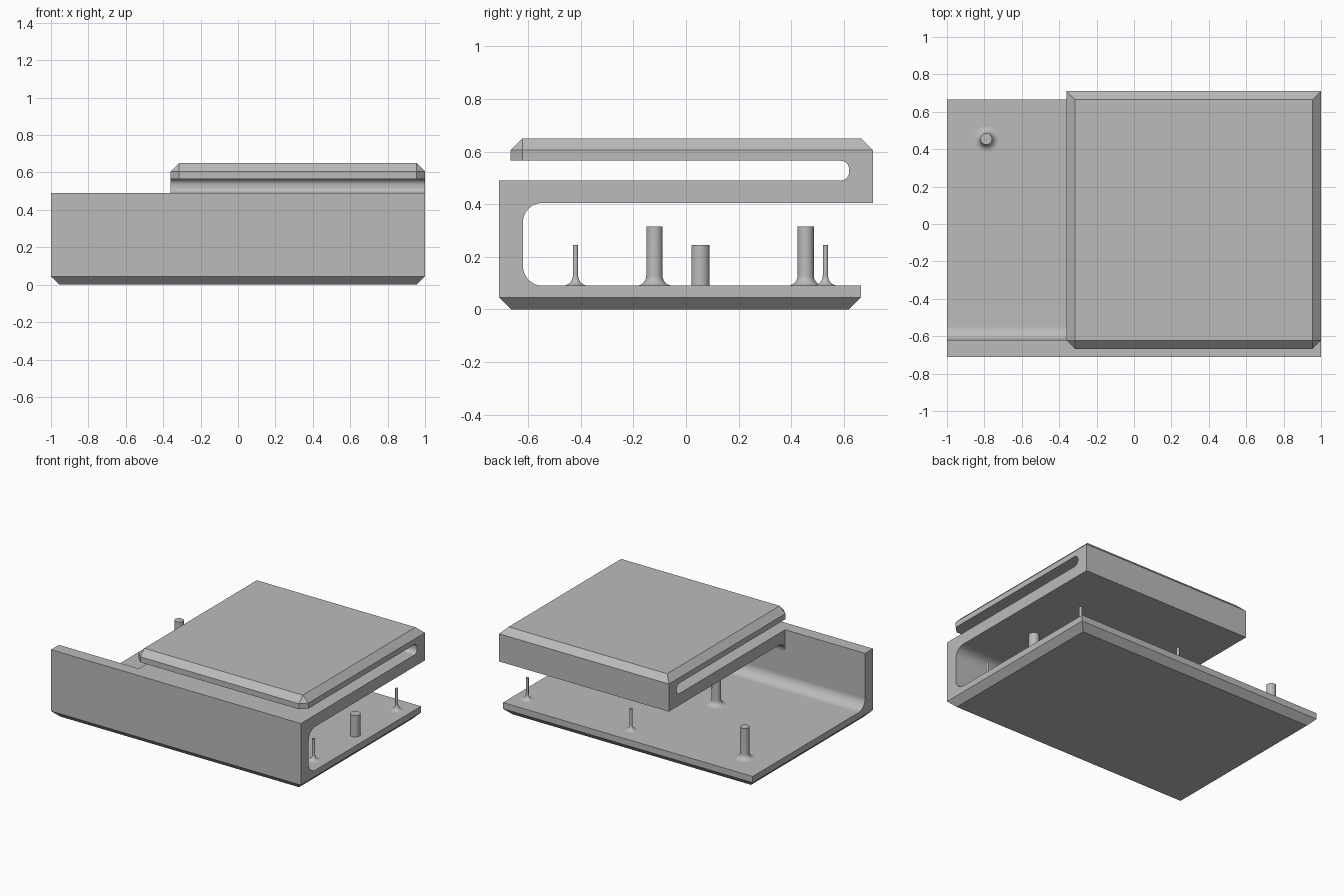
import bpy, bmesh, math
from mathutils import Vector

cube = bpy.data.objects.get("Cube")
if cube:
    bpy.data.objects.remove(cube, do_unlink=True)

grey = bpy.data.materials.new("plain_grey")
grey.use_nodes = True
colour = (0.5, 0.5, 0.5, 1)
grey.diffuse_color = colour
grey.node_tree.nodes["Principled BSDF"].inputs["Base Color"].default_value = colour

CHAMFER = 0.045
FLOOR = 0.09        # top of the base plate
BASE_BACK, BACK, FRONT = 0.665, 0.71, -0.71
WALL_IN = -0.62     # inner side of the front wall
SHELF_TOP, TOP, LIP = 0.49, 0.65, -0.667
DECK_LEFT = -0.36   # side edge of the upper deck


def make_object(name, bm):
    bmesh.ops.recalc_face_normals(bm, faces=bm.faces)
    mesh = bpy.data.meshes.new(name)
    bm.to_mesh(mesh)
    bm.free()
    mesh.materials.append(grey)
    ob = bpy.data.objects.new(name, mesh)
    bpy.context.collection.objects.link(ob)
    return ob


def activate(ob):
    bpy.ops.object.select_all(action='DESELECT')
    ob.select_set(True)
    bpy.context.view_layer.objects.active = ob


def rounded(corners, steps=10):
    """Replace each corner (y, z, radius) of a closed outline by an arc."""
    out = []
    for i, (y, z, r) in enumerate(corners):
        c = Vector((y, z))
        if r == 0:
            out.append(c)
            continue
        u = (Vector(corners[i - 1][:2]) - c).normalized()
        v = (Vector(corners[(i + 1) % len(corners)][:2]) - c).normalized()
        for k in range(steps + 1):
            t = math.pi / 2 * k / steps
            out.append(c + r * (u * (1 - math.sin(t)) + v * (1 - math.cos(t))))
    return out


def box(name, x0, x1, y0, y1, z0, z1):
    bm = bmesh.new()
    bmesh.ops.create_cube(bm, size=1)
    for v in bm.verts:
        v.co = (x1 if v.co.x > 0 else x0, y1 if v.co.y > 0 else y0,
                z1 if v.co.z > 0 else z0)
    return make_object(name, bm)


# Folded body: one S-shaped outline extruded across the full width
outline = rounded([
    (FRONT, 0, 0), (BASE_BACK, 0, 0), (BASE_BACK, FLOOR, 0),
    (WALL_IN, FLOOR, 0.075), (WALL_IN, 0.405, 0.075),
    (BACK, 0.405, 0), (BACK, TOP, 0), (LIP, TOP, 0), (LIP, 0.565, 0),
    (BACK - 0.09, 0.565, 0.032), (BACK - 0.09, SHELF_TOP, 0.032),
    (FRONT, SHELF_TOP, 0)])
bm = bmesh.new()
face = bm.faces.new([bm.verts.new((-1, p.x, p.y)) for p in outline])
ext = bmesh.ops.extrude_face_region(bm, geom=[face])
bmesh.ops.translate(bm, vec=(2, 0, 0),
                    verts=[g for g in ext["geom"] if isinstance(g, bmesh.types.BMVert)])
body = make_object("folded_body", bm)

# Cut the upper deck away on one side, leaving base and front wall
cutters = [box("deck_cutter", -2, DECK_LEFT, WALL_IN, 1, 0.25, 1),
           box("lip_cutter", -2, DECK_LEFT, -1, WALL_IN + 0.1, SHELF_TOP, 1)]
activate(body)
for cutter in cutters:
    mod = body.modifiers.new("cut", 'BOOLEAN')
    mod.operation = 'DIFFERENCE'
    mod.solver = 'EXACT'
    mod.object = cutter
    bpy.ops.object.modifier_apply(modifier=mod.name)
for cutter in cutters:
    bpy.data.objects.remove(cutter, do_unlink=True)

# Chamfer the underside, the top rim and the two front corners of the lip
bm = bmesh.new()
bm.from_mesh(body.data)
bmesh.ops.remove_doubles(bm, verts=bm.verts, dist=0.0005)
bmesh.ops.dissolve_limit(bm, angle_limit=0.02, verts=bm.verts, edges=bm.edges)


def on(edge, axis, value):
    return all(abs(v.co[axis] - value) < 0.001 for v in edge.verts)


rim = [e for e in bm.edges if on(e, 2, 0) or on(e, 2, TOP)
       or (on(e, 1, LIP) and abs(e.verts[0].co.z - e.verts[1].co.z) > 0.01)]
bmesh.ops.bevel(bm, geom=rim, offset=CHAMFER, segments=1, affect='EDGES')
bm.to_mesh(body.data)
bm.free()
activate(body)
bpy.ops.object.shade_smooth_by_angle(angle=math.radians(30))
weighted = body.modifiers.new("clean_normals", 'WEIGHTED_NORMAL')
weighted.keep_sharp = True


def peg(name, x, y, radius, top, foot):
    """Round post on the base, with an optional flared foot."""
    pts = [(0, top), (radius, top)]
    if foot:
        for k in range(9):
            t = math.pi / 2 * k / 8
            pts.append((radius + foot * (1 - math.cos(t)),
                        FLOOR + foot * (1 - math.sin(t))))
    else:
        pts.append((radius, FLOOR))
    bm = bmesh.new()
    vs = [bm.verts.new((r, 0, z)) for r, z in pts]
    es = [bm.edges.new(pair) for pair in zip(vs, vs[1:])]
    bmesh.ops.spin(bm, geom=vs + es, cent=(0, 0, 0), axis=(0, 0, 1),
                   angle=math.tau, steps=32)
    bmesh.ops.remove_doubles(bm, verts=bm.verts, dist=0.0001)
    bmesh.ops.translate(bm, vec=(x, y, 0), verts=bm.verts)
    ob = make_object(name, bm)
    activate(ob)
    bpy.ops.object.shade_smooth_by_angle(angle=math.radians(30))


# Thin locating pins at the corners of a rectangle
for x in (0.07, 0.9):
    for y in (-0.42, 0.53):
        peg("thin_pin", x, y, 0.01, 0.245, 0.038)
# Tall posts on a diagonal, and a plain stop near the open side
for x, y in ((-0.79, 0.455), (-0.16, -0.12)):
    peg("tall_post", x, y, 0.031, 0.315, 0.038)
peg("plain_stop", 0.9, 0.055, 0.035, 0.245, 0)
